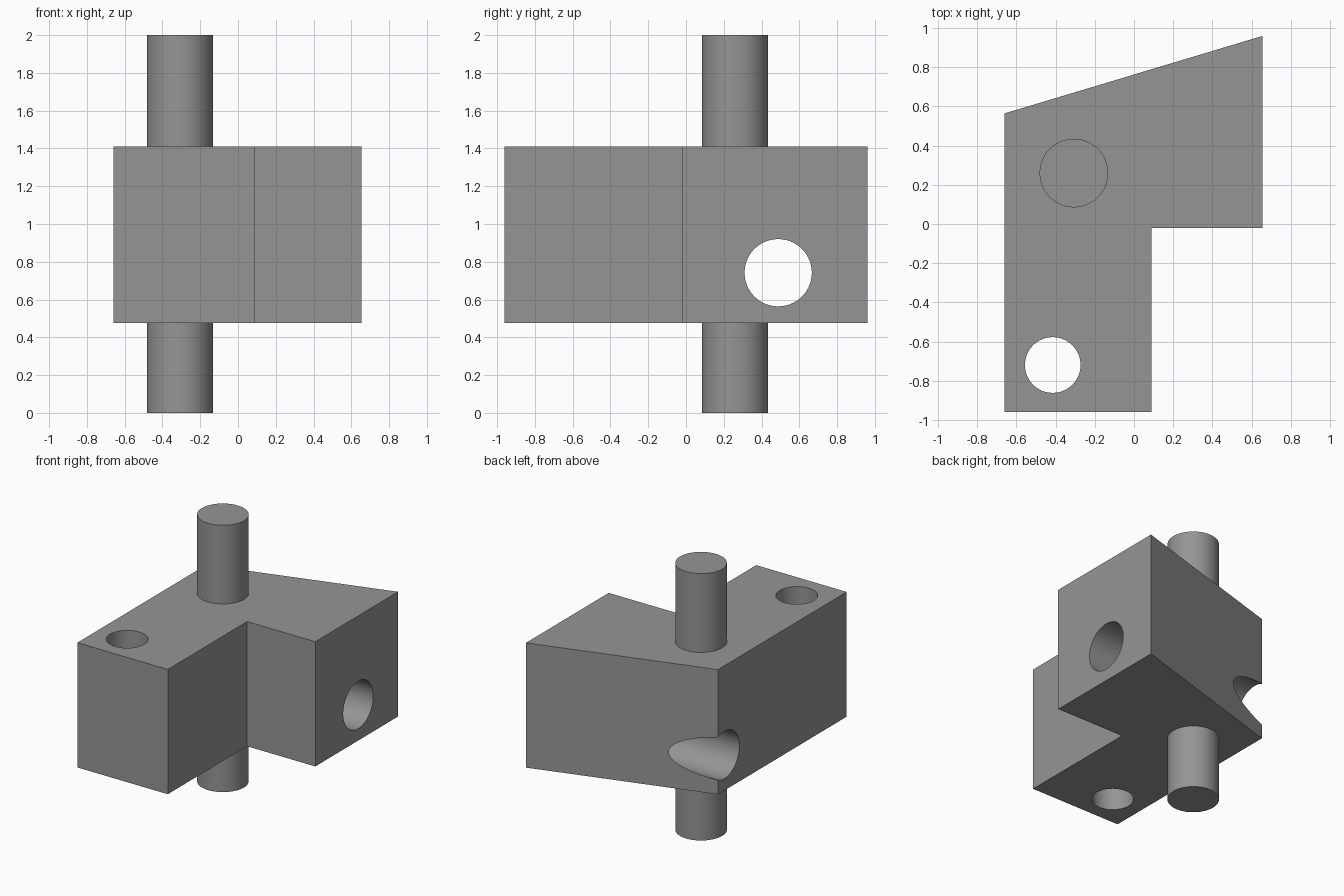
import bpy, bmesh, math

if "Cube" in bpy.data.objects:
    bpy.data.objects.remove(bpy.data.objects["Cube"])

grey = bpy.data.materials.new("plain grey")
grey.diffuse_color = (0.3, 0.3, 0.3, 1)
grey.use_nodes = True
grey.node_tree.nodes["Principled BSDF"].inputs["Base Color"].default_value = grey.diffuse_color

Z0, Z1 = 0.475, 1.41


def cylinder(name, r, depth, loc, rot=(0, 0, 0)):
    bpy.ops.mesh.primitive_cylinder_add(vertices=96, radius=r, depth=depth,
                                        location=loc, rotation=rot)
    ob = bpy.context.object
    ob.name = name
    ob.data.materials.append(grey)
    return ob


def combine(target, other, operation):
    mod = target.modifiers.new(operation.lower(), 'BOOLEAN')
    mod.operation = operation
    mod.solver = 'EXACT'
    mod.object = other
    bpy.context.view_layer.objects.active = target
    bpy.ops.object.modifier_apply(modifier=mod.name)
    bpy.data.objects.remove(other)


# L-shaped block with a slanted back, extruded from its plan outline
outline = [(-0.66, -0.96), (0.09, -0.96), (0.09, -0.02),
           (0.655, -0.02), (0.655, 0.96), (-0.66, 0.565)]
bm = bmesh.new()
base = bm.faces.new([bm.verts.new((x, y, Z0)) for x, y in outline])
top = bmesh.ops.extrude_face_region(bm, geom=[base])["geom"]
bmesh.ops.translate(bm, vec=(0, 0, Z1 - Z0),
                    verts=[v for v in top if isinstance(v, bmesh.types.BMVert)])
bmesh.ops.recalc_face_normals(bm, faces=bm.faces)
mesh = bpy.data.meshes.new("bracket_block")
bm.to_mesh(mesh)
bm.free()
mesh.materials.append(grey)
block = bpy.data.objects.new("bracket_block", mesh)
bpy.context.collection.objects.link(block)

# vertical rod through the block
combine(block, cylinder("rod", 0.175, 2.0, (-0.307, 0.26, 1.0)), 'UNION')

# sideways bore, which also breaks out of the slanted back
combine(block, cylinder("side_bore", 0.178, 3.0, (0, 0.488, 0.742),
                        (0, math.pi / 2, 0)), 'DIFFERENCE')

# vertical bolt hole near the front
combine(block, cylinder("bolt_hole", 0.142, 2.0, (-0.415, -0.72, 1.0)), 'DIFFERENCE')

# smooth round walls, sharp edges
bpy.ops.object.select_all(action='DESELECT')
block.select_set(True)
bpy.context.view_layer.objects.active = block
bpy.ops.object.shade_smooth_by_angle(angle=math.radians(30))
